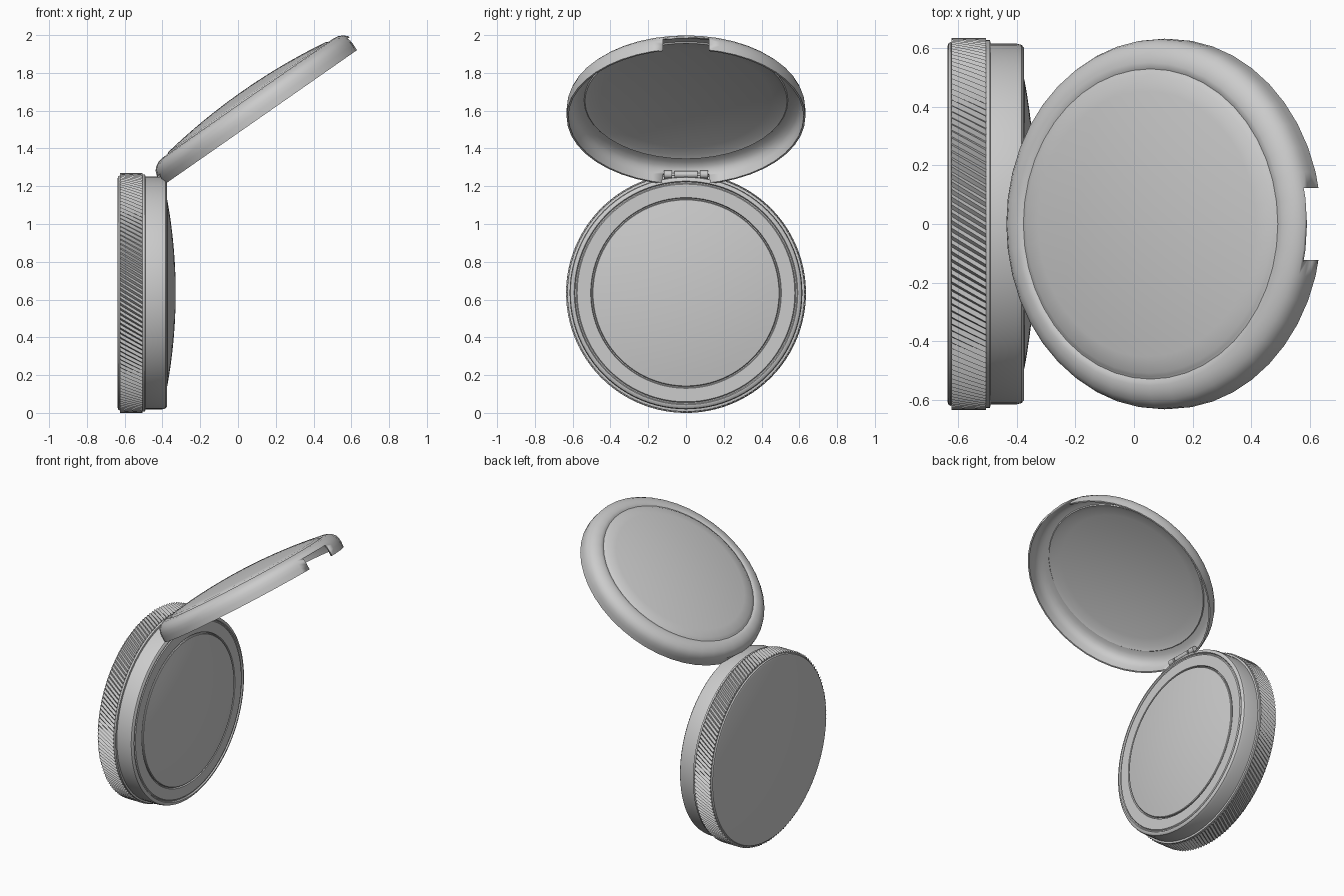
import bpy, bmesh
from math import sin, cos, pi, radians
from mathutils import Matrix

if "Cube" in bpy.data.objects:
    bpy.data.objects.remove(bpy.data.objects["Cube"])

BASE = Matrix.Translation((0, 0, 0.635)) @ Matrix.Rotation(pi / 2, 4, 'Y')   # local z -> world x
LID = Matrix.Translation((0.123, 0, 1.567)) @ Matrix.Rotation(radians(-34.9), 4, 'Y')


def finish(name, bm, mat, angle=35):
    bmesh.ops.remove_doubles(bm, verts=bm.verts, dist=1e-5)
    bmesh.ops.recalc_face_normals(bm, faces=bm.faces)
    me = bpy.data.meshes.new(name)
    bm.to_mesh(me)
    bm.free()
    ob = bpy.data.objects.new(name, me)
    bpy.context.collection.objects.link(ob)
    ob.matrix_world = mat
    bpy.ops.object.select_all(action='DESELECT')
    ob.select_set(True)
    bpy.context.view_layer.objects.active = ob
    bpy.ops.object.shade_smooth_by_angle(angle=radians(angle))
    return ob


def lathe(name, profile, mat, n=96, angle=35):
    bm = bmesh.new()
    vs = [bm.verts.new((r, 0, t)) for r, t in profile]
    es = [bm.edges.new(p) for p in zip(vs, vs[1:])]
    bmesh.ops.spin(bm, geom=vs + es, cent=(0, 0, 0), axis=(0, 0, 1),
                   angle=2 * pi, steps=n, use_merge=True)
    return finish(name, bm, mat, angle)


def box(name, center, size, mat):
    bm = bmesh.new()
    bmesh.ops.create_cube(bm, size=1, matrix=Matrix.Translation(center) @ Matrix.Diagonal((*size, 1)))
    return finish(name, bm, mat)


def barrel(name, y0, y1, r, x, z):
    m = Matrix.Translation((x, y0, z)) @ Matrix.Rotation(-pi / 2, 4, 'X')
    return lathe(name, [(0, 0), (r, 0), (r, y1 - y0), (0, y1 - y0)], m, 20)


def dome(r, edge, rise, n=9):
    return [(r * (n - i) / n, edge + rise * (1 - ((n - i) / n) ** 2)) for i in range(n + 1)]


# case body with stepped rim and flat front ring
lathe("case_body", [(0, -0.638), (0.605, -0.638), (0.617, -0.634), (0.622, -0.626), (0.616, -0.62),
                    (0.616, -0.505), (0.628, -0.505), (0.628, -0.492), (0.616, -0.49),
                    (0.616, -0.40), (0.612, -0.384), (0.602, -0.376), (0.592, -0.375),
                    (0.587, -0.383), (0.581, -0.383), (0.576, -0.377), (0.505, -0.377),
                    (0.501, -0.388), (0, -0.388)], BASE)

# domed front pad
lathe("front_pad", [(0, -0.387), (0.496, -0.387), (0.496, -0.378)] + dome(0.492, -0.374, 0.044), BASE)

# diagonally knurled grip ring
bm = bmesh.new()
N, STEPS, TWIST = 150, 5, 0.115
rows = []
for s in range(STEPS + 1):
    u = s / STEPS
    row = []
    for k in range(N * 2):
        r = 0.635 if k % 2 else 0.621
        a = pi * k / N + TWIST * u
        row.append(bm.verts.new((r * cos(a), r * sin(a), -0.624 + 0.118 * u)))
    rows.append(row)
for r0, r1 in zip(rows, rows[1:]):
    for k in range(N * 2):
        j = (k + 1) % (N * 2)
        bm.faces.new((r0[k], r0[j], r1[j], r1[k]))
bm.faces.new(rows[0])
bm.faces.new(rows[-1])
finish("grip_ring", bm, BASE, 25)

# open lid: thin domed shell
outer = [(0.632, 0), (0.633, 0.035), (0.631, 0.062), (0.622, 0.086), (0.605, 0.104),
         (0.58, 0.117), (0.552, 0.122), (0.538, 0.120), (0.53, 0.116), (0.521, 0.121)]
inner = [(0.622, 0), (0.622, 0.05), (0.612, 0.078), (0.595, 0.094), (0.57, 0.105), (0.54, 0.108), (0.535, 0.102)]
lid = lathe("lid", dome(0.51, 0.129, 0.04)[::-1] + outer[::-1] + inner + dome(0.51, 0.112, 0.04),
            LID, 44, 40)

# latch notch and hinge notch in the lid wall
for name, x, h in (("latch_notch_cutter", 0.66, 0.078), ("hinge_notch_cutter", -0.64, 0.055)):
    c = box(name, (x, 0, h / 2 - 0.05), (0.15, 0.245, h + 0.1), LID)
    m = lid.modifiers.new(name, 'BOOLEAN')
    m.operation, m.object, m.solver = 'DIFFERENCE', c, 'EXACT'
    bpy.context.view_layer.objects.active = lid
    bpy.ops.object.modifier_apply(modifier=name)
    bpy.data.objects.remove(c)

# hinge: pin, outer knuckles on the lid, leaf on the case
HX, HZ = -0.398, 1.262
barrel("hinge_pin", -0.115, 0.115, 0.009, HX, HZ)
for side, y in (("left", -0.095), ("right", 0.095)):
    barrel("hinge_knuckle_" + side, y - 0.022, y + 0.022, 0.02, HX, HZ)
barrel("hinge_knuckle_middle", -0.06, 0.06, 0.018, HX, HZ)
box("hinge_leaf", (HX - 0.004, 0, HZ - 0.02), (0.026, 0.12, 0.04), Matrix())
